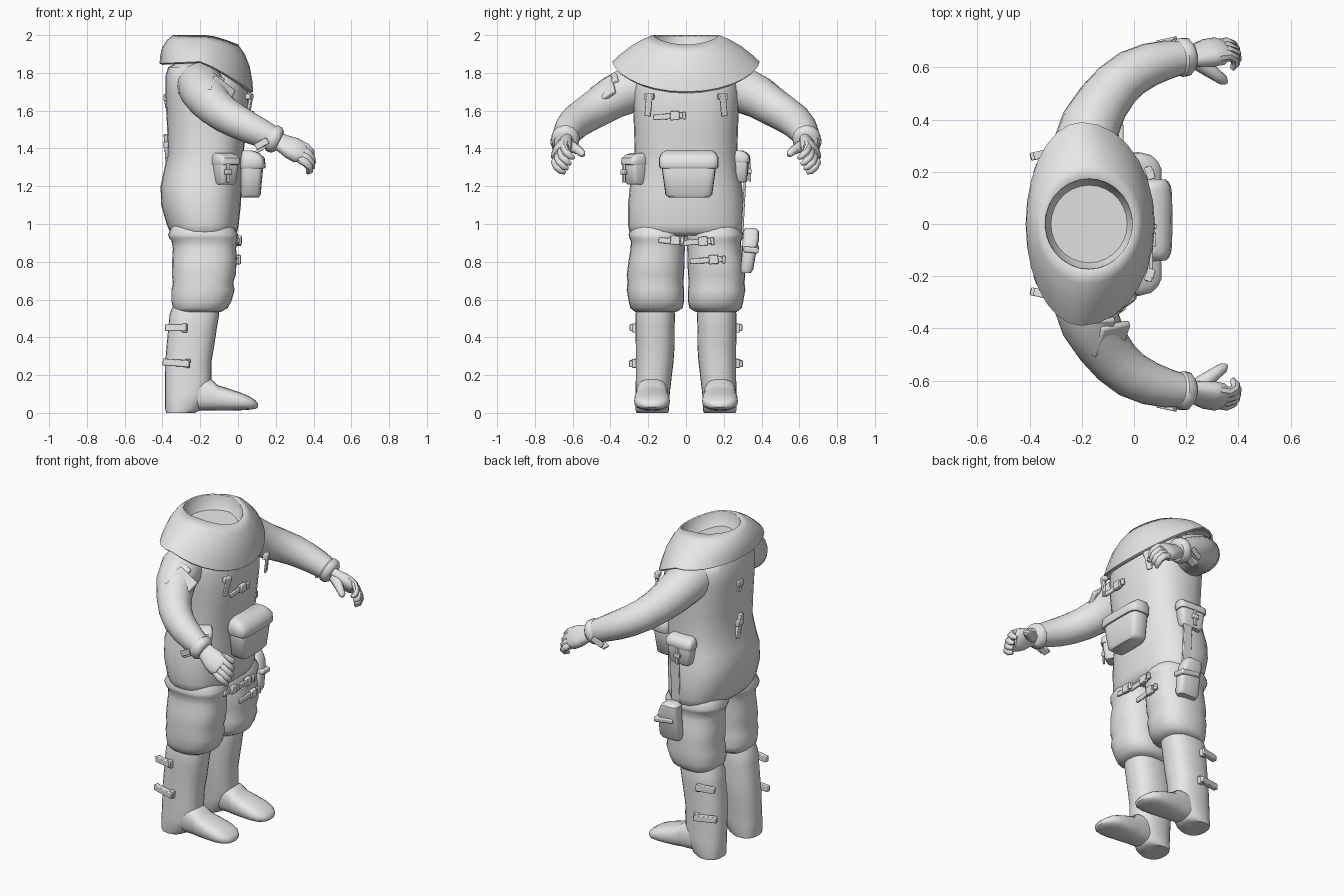
import bpy, bmesh, math
from mathutils import Vector, Euler

if "Cube" in bpy.data.objects:
    bpy.data.objects.remove(bpy.data.objects["Cube"])

V = Vector
grey = bpy.data.materials.new("suit_grey")
grey.diffuse_color = (0.8, 0.8, 0.8, 1)
grey.use_nodes = True
grey.node_tree.nodes["Principled BSDF"].inputs["Base Color"].default_value = grey.diffuse_color


def finish(name, bm, bevel=0):
    bmesh.ops.recalc_face_normals(bm, faces=bm.faces)
    me = bpy.data.meshes.new(name)
    bm.to_mesh(me)
    bm.free()
    me.materials.append(grey)
    ob = bpy.data.objects.new(name, me)
    bpy.context.collection.objects.link(ob)
    if bevel:
        m = ob.modifiers.new("bevel", 'BEVEL')
        m.width, m.segments = bevel, 2
    return ob


def loft(name, rings, cap=True):
    bm = bmesh.new()
    rows = [[bm.verts.new(p) for p in r] for r in rings]
    n = len(rows[0])
    for a, b in zip(rows, rows[1:]):
        for i in range(n):
            bm.faces.new((a[i], a[(i + 1) % n], b[(i + 1) % n], b[i]))
    if cap:
        bm.faces.new(rows[0])
        bm.faces.new(rows[-1])
    return finish(name, bm)


def oval(c, a, b, e=2.0, n=24):
    """Superellipse ring around c with half-axis vectors a and b."""
    out = []
    for i in range(n):
        t = 2 * math.pi * i / n
        u, v = math.cos(t), math.sin(t)
        out.append(V(c) + V(a) * math.copysign(abs(u) ** (2 / e), u)
                   + V(b) * math.copysign(abs(v) ** (2 / e), v))
    return out


def zring(z, x0, x1, y0, y1, e=2.4, n=24):
    return oval(((x0 + x1) / 2, (y0 + y1) / 2, z), ((x1 - x0) / 2, 0, 0), (0, (y1 - y0) / 2, 0), e, n)


def tube(name, pts, radii, n=12, up=(0, 0, 1), flat=1.0, e=2.0):
    pts = [V(p) for p in pts]
    rings = []
    for i, p in enumerate(pts):
        t = (pts[min(i + 1, len(pts) - 1)] - pts[max(i - 1, 0)]).normalized()
        a = V(up).cross(t).normalized()
        b = t.cross(a)
        rings.append(oval(p, a * radii[i], b * radii[i] * flat, e, n))
    return loft(name, rings)


def box(name, c, size, rot=(0, 0, 0), bevel=0.004):
    bm = bmesh.new()
    bmesh.ops.create_cube(bm, size=1)
    R = Euler([math.radians(r) for r in rot]).to_matrix()
    for v in bm.verts:
        v.co = R @ V([v.co[i] * size[i] for i in range(3)]) + V(c)
    return finish(name, bm, bevel)


# Torso
torso = [(.94, -.34, -.03, .28), (.96, -.362, -.003, .3), (1.0, -.378, .004, .308), (1.1, -.407, .015, .307),
         (1.2, -.41, .02, .297), (1.27, -.395, .02, .28), (1.38, -.37, .03, .272), (1.5, -.375, .045, .275),
         (1.6, -.38, .055, .28), (1.7, -.385, .055, .285), (1.78, -.385, .04, .275), (1.83, -.37, .01, .24),
         (1.855, -.32, -.03, .17)]
loft("torso", [zring(z, a, b, -h, h, 2.5, 28) for z, a, b, h in torso])


# Wide cape collar dipping at the front
def collar_ring(f, bulge, n=28):
    ring = []
    for i in range(n):
        t = 2 * math.pi * i / n
        c, s = math.cos(t), math.sin(t)
        top = V((-.172 + .172 * c, .175 * s, 2 - .05 * max(0, c) ** 1.5))
        low = V((-.2 + (.28 if c > 0 else .215) * c, .39 * s,
                 1.86 - .16 * max(0, c) ** 1.2 - .01 * max(0, -c)))
        ring.append(top.lerp(low, f) + V((c, s * .5, .5)) * bulge)
    return ring


collar = loft("collar", [collar_ring(f, b) for f, b in
                         ((0, 0), (.22, .016), (.5, .022), (.8, .012), (1, 0), (1, -.015))], cap=False)
m = collar.modifiers.new("cloth", 'SOLIDIFY')
m.thickness, m.offset = 0.008, -1

# Hollow inside the neck opening
rim = collar_ring(0, 0)
hollow = [rim]
for k, drop in ((.97, .05), (.85, .09)):
    hollow.append([V((-.172 + (p.x + .172) * k, p.y * k, p.z - drop)) for p in rim])
lining = loft("neck_lining", hollow, cap=False)
bm = bmesh.new()
bm.from_mesh(lining.data)
bmesh.ops.holes_fill(bm, edges=[e for e in bm.edges if e.is_boundary and e.verts[0].co.z < 1.925
                                and all(abs(v.co.y) < .15 and v.co.x < -.015 for v in e.verts)], sides=0)
bm.to_mesh(lining.data)
bm.free()

W = V((0, .5, -.85)).normalized()       # across the knuckles
D = V((.85, .11, -.51)).normalized()    # along the hand
N = V((.3, .8, .5)).normalized()        # back of the hand

for s, side in ((1, "left"), (-1, "right")):
    def P(x, y, z):
        return V((x, y * s, z))

    def mir(v):
        return P(*v)

    # Padded thigh and knee section
    leg = [(1.06, -.32, -.07, .02, .25), (.98, -.355, -.02, 0, .29), (.945, -.37, .0, .0, .304),
           (.925, -.365, .0, .002, .3), (.91, -.352, -.004, .004, .292), (.87, -.345, -.01, .006, .293),
           (.82, -.348, -.006, .008, .302), (.73, -.35, -.012, .01, .314), (.69, -.345, -.025, .014, .31),
           (.65, -.352, -.018, .01, .314), (.59, -.352, -.035, .01, .303), (.555, -.345, -.055, .018, .295),
           (.535, -.33, -.09, .05, .27)]
    loft(side + "_trouser_leg", [zring(z, a, b, *sorted((s * c, s * d)), 2.4) for z, a, b, c, d in leg])

    # Boot shaft and foot
    shaft = [(.58, -.34, -.1, .07, .255), (.52, -.363, -.1, .058, .268), (.46, -.368, -.11, .06, .268),
             (.36, -.378, -.125, .06, .266), (.27, -.385, -.14, .066, .266), (.17, -.387, -.14, .078, .266),
             (.1, -.387, -.15, .086, .268), (.015, -.385, -.2, .09, .268), (0, -.38, -.23, .095, .263)]
    loft(side + "_boot_shaft", [zring(z, a, b, *sorted((s * c, s * d)), 2.4) for z, a, b, c, d in shaft])
    foot = [(-.29, .02, .17, .06), (-.235, .012, .19, .078),
            (-.14, .012, .178, .084), (-.11, .012, .148, .088), (-.04, .012, .125, .094), (.02, .014, .105, .095),
            (.065, .017, .085, .084), (.093, .022, .066, .058), (.106, .03, .05, .028)]
    loft(side + "_boot_foot", [oval(P(x, .18, (a + b) / 2), (0, h, 0), (0, 0, (b - a) / 2), 2.6, 20)
                               for x, a, b, h in foot])

    # Boot straps and their buckles
    for z, x0, x1 in ((.452, -.385, -.27), (.265, -.398, -.255)):
        tilt = 4 if z < .4 else 0
        box(side + "_boot_strap", P((x0 + x1) / 2, .272, z), (x1 - x0, .03, .036), (0, tilt, 12 * s))
        box(side + "_boot_buckle", P(x1 - .012, .266, z - .003), (.028, .04, .046), (0, tilt, 0))

    # Sleeve and cuff
    tube(side + "_sleeve",
         [P(-.2, .2, 1.735), P(-.19, .29, 1.715), P(-.165, .385, 1.67), P(-.12, .465, 1.618), P(-.068, .53, 1.578),
          P(-.01, .578, 1.545), P(.06, .611, 1.51), P(.13, .63, 1.478), P(.18, .638, 1.455)],
         [.122, .124, .114, .102, .095, .09, .083, .074, .066], 20)
    tube(side + "_cuff", [P(.165, .636, 1.462), P(.18, .638, 1.455), P(.205, .64, 1.443), P(.22, .641, 1.436)],
         [.06, .075, .073, .056], 20)
    box(side + "_cuff_strap", P(.125, .705, 1.425), (.075, .012, .035), (0, -28, 12 * s))
    box(side + "_cuff_tab", P(.12, .66, 1.395), (.06, .05, .016), (0, -28, 0))

    # Gloved hand with curled fingers
    tube(side + "_palm", [mir(V(q)) for q in ((.2, .64, 1.445), (.24, .645, 1.425), (.285, .655, 1.402),
                                              (.325, .662, 1.38), (.348, .664, 1.37))],
         [.048, .054, .066, .066, .05], 14, mir(N), .6, 2.5)
    K = V((.325, .662, 1.384))
    for i, k in enumerate((1.0, 1.08, 1.02, .88)):
        b = K + W * (i - 1.5) * .032
        tube(side + "_finger", [mir(q) for q in (b, b + D * .04 * k + N * .004, b + D * .075 * k - N * .012,
                                                 b + D * .09 * k - N * .042, b + D * .084 * k - N * .066)],
             [.023, .022, .021, .018, .01], 8, mir(W))
    tube(side + "_thumb", [P(.24, .625, 1.42), P(.28, .597, 1.405), P(.315, .57, 1.39), P(.343, .55, 1.373),
                           P(.352, .543, 1.362)], [.034, .03, .024, .02, .01], 8)

    # Chest webbing tab
    box(side + "_chest_tab", P(.062, .198, 1.63), (.014, .034, .12), (8 * s, 8, 18 * s))
    box(side + "_chest_tab_buckle", P(.06, .195, 1.675), (.03, .05, .03), (0, 0, 18 * s))

# Back webbing tabs
for z, h in ((1.4, .15), (1.65, .07)):
    box("back_tab", (-.378, .01, z), (.022, .036, h), (12, -4, 0))
    box("back_tab_buckle", (-.38, .01, z + .02), (.03, .055, .035))


def buckle_strap(name, x, y0, y1, z, tilt=0):
    """Short horizontal strap with a clasp toward its end."""
    box(name, (x, (y0 + y1) / 2, z), (.014, y1 - y0, .03), (tilt, 0, 0))
    yb = y0 + (y1 - y0) * .7
    box(name + "_clasp", (x + .006, yb, z + .004), (.026, .05, .048), (tilt, 0, 0))
    box(name + "_end", (x + .01, y1, z + .004), (.02, .018, .04), (tilt, 0, 0))


# Chest and thigh straps
buckle_strap("chest_strap", .066, -.175, -.01, 1.57, 4)
buckle_strap("thigh_strap_upper", -.002, -.03, .14, .905, 4)
buckle_strap("thigh_strap_cross", .0, -.145, -.02, .91, -5)
buckle_strap("thigh_strap_lower", -.004, .02, .2, .808, 4)


# Pouches: soft tapered bag with an overhanging flap
def pouch(name, c, w, d, h, turn):
    R = Euler((0, 0, math.radians(turn))).to_matrix()
    a, b = R @ V((d, 0, 0)), R @ V((0, w, 0))
    for part, secs in (("_bag", ((0, .68, .7), (.06, .8, .8), (.6, .92, .92), (.8, .9, .85))),
                       ("_flap", ((.62, .98, 1.0), (.66, 1.02, 1.06), (.84, 1.02, 1.0), (.95, .92, .7), (1, .8, .35)))):
        loft(name + part, [oval(V(c) + V((0, 0, f * h)) - a * (1 - kd) * .6, a * kd, b * kw, 5, 20)
                           for f, kw, kd in secs])


pouch("front_pouch", (.075, .015, 1.14), .155, .066, .25, 0)
pouch("right_hip_pouch", (-.065, -.27, 1.21), .062, .055, .165, -55)
pouch("left_hip_pouch", (-.175, .295, 1.22), .09, .042, .17, 88)
for nm, c, r in (("right_pouch_clasp", (-.052, -.33, 1.27), -55), ("left_pouch_clasp", (-.175, .338, 1.275), 88)):
    box(nm + "_strap", c, (.012, .02, .1), (0, 0, r))
    box(nm, (c[0], c[1], c[2] + .005), (.018, .042, .026), (0, 0, r))

# Hanging strap and thigh holster
box("holster_strap", (-.14, .305, 1.09), (.06, .012, .27), (-3, 0, 0))
loft("holster", [oval((x, y, z), (a, 0, 0), (0, b, 0), 4, 16) for x, y, z, a, b in
                 ((-.125, .318, .74, .06, .025), (-.125, .322, .76, .07, .034), (-.125, .335, .86, .07, .038),
                  (-.13, .343, .92, .065, .044), (-.14, .345, .965, .055, .04), (-.14, .34, .98, .035, .025))])
box("holster_flap", (-.105, .345, .87), (.13, .08, .03), (-6, 8, 0), .008)

# Folded patch on the right upper sleeve
box("sleeve_patch", (-.09, -.44, 1.705), (.14, .14, .03), (42, 38, 10), .01)
box("sleeve_patch_tab", (-.115, -.38, 1.765), (.08, .05, .03), (35, 25, 0), .008)

# Smooth shading with crisp edges
for ob in bpy.context.scene.objects:
    ob.select_set(True)
bpy.context.view_layer.objects.active = collar
bpy.ops.object.shade_smooth_by_angle(angle=math.radians(45))
